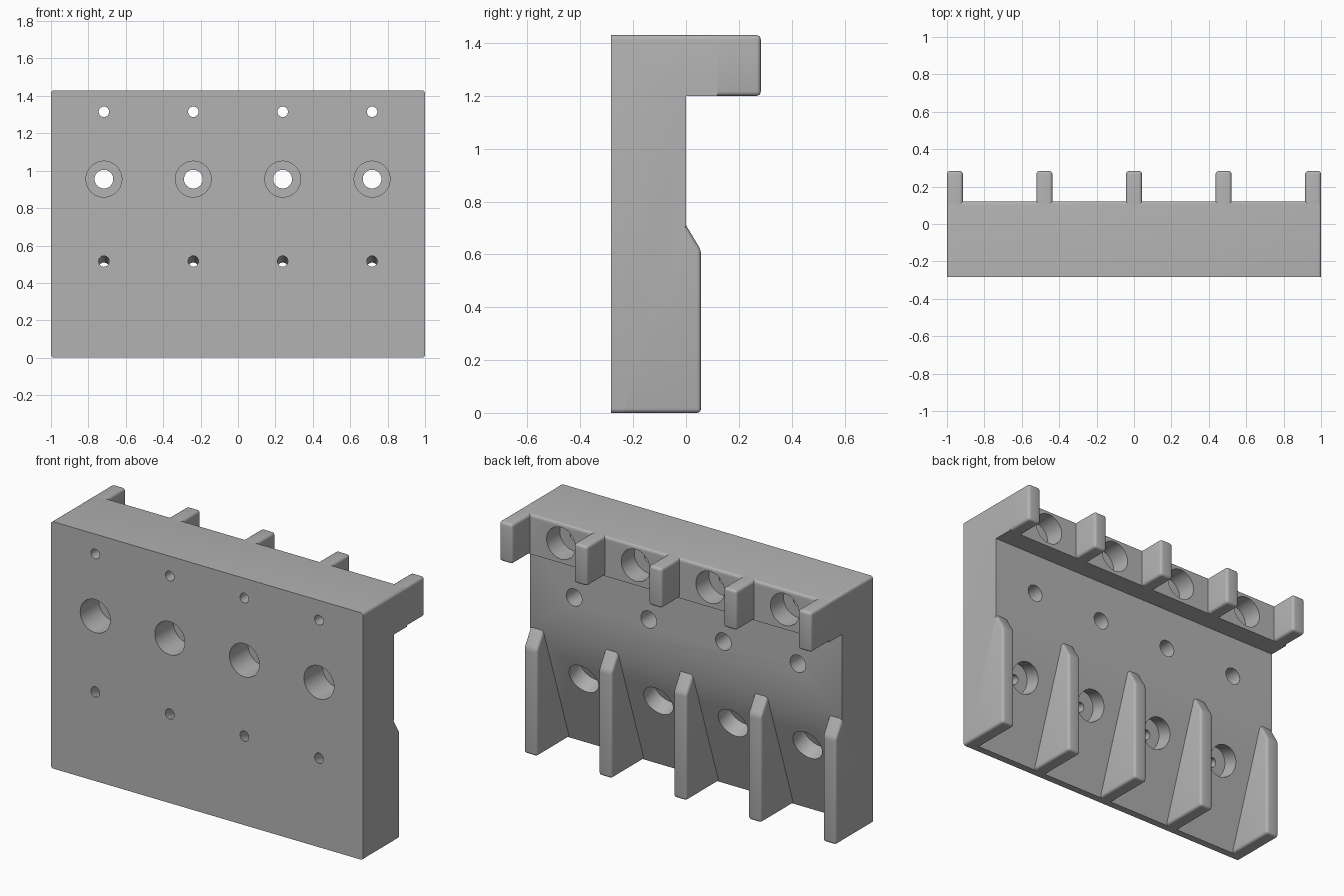
import bpy, bmesh, math
from mathutils import Matrix, Vector

cube = bpy.data.objects.get("Cube")
if cube:
    bpy.data.objects.remove(cube, do_unlink=True)

FRONT, BACK, TOP = -0.283, 0.283, 1.43
SHELF_Y, SHELF_Z = 0.12, 1.2
RAMP_TOP, RAMP_FOOT = 0.71, -0.24
ROUND = 0.016

grey = bpy.data.materials.new("plain grey")
grey.use_nodes = True
grey.diffuse_color = (0.45, 0.45, 0.45, 1)
grey.node_tree.nodes["Principled BSDF"].inputs["Base Color"].default_value = grey.diffuse_color


def make_object(name, bm):
    bmesh.ops.recalc_face_normals(bm, faces=bm.faces[:])
    mesh = bpy.data.meshes.new(name)
    bm.to_mesh(mesh)
    bm.free()
    mesh.materials.append(grey)
    obj = bpy.data.objects.new(name, mesh)
    bpy.context.collection.objects.link(obj)
    return obj


def make_active(obj):
    bpy.ops.object.select_all(action='DESELECT')
    obj.select_set(True)
    bpy.context.view_layer.objects.active = obj


def extrude_profile(name, profile, x0, x1, is_round):
    """Extrude a side profile (y, z) along x and round the edges chosen by a rule."""
    bm = bmesh.new()
    face = bm.faces.new([bm.verts.new((x0, y, z)) for y, z in profile])
    new = bmesh.ops.extrude_face_region(bm, geom=[face])["geom"]
    bmesh.ops.translate(bm, vec=(x1 - x0, 0, 0),
                        verts=[v for v in new if isinstance(v, bmesh.types.BMVert)])
    bmesh.ops.recalc_face_normals(bm, faces=bm.faces[:])
    edges = [e for e in bm.edges if is_round(e.verts[0].co, e.verts[1].co)]
    bmesh.ops.bevel(bm, geom=edges, offset=ROUND, segments=4, profile=0.5,
                    affect='EDGES', clamp_overlap=True)
    return make_object(name, bm)


def near(a, b):
    return abs(a - b) < 1e-4


# Main block: flat front, ramp at the lower back, shelf at the upper back
def body_rule(a, b):
    end_edge = near(a.x, b.x) and near(a.z, b.z) and (near(a.z, 0) or near(a.z, TOP))
    shelf_edge = all(near(p.y, SHELF_Y) and near(p.z, TOP) for p in (a, b))
    return end_edge or shelf_edge


body = extrude_profile("body", [(FRONT, 0), (RAMP_FOOT, 0), (0, RAMP_TOP), (0, SHELF_Z),
                                (SHELF_Y, SHELF_Z), (SHELF_Y, TOP), (FRONT, TOP)],
                       -1, 1, body_rule)


# Holes: slim shafts and wide counterbores
def drill(bm, x, start, end, radius):
    a, b = Vector((x, *start)), Vector((x, *end))
    turn = (b - a).to_track_quat('Z', 'Y').to_matrix().to_4x4()
    bmesh.ops.create_cone(bm, cap_ends=True, segments=48, radius1=radius, radius2=radius,
                          depth=(b - a).length, matrix=Matrix.Translation((a + b) / 2) @ turn)


shafts, bores = bmesh.new(), bmesh.new()
tilt = math.atan2(-RAMP_FOOT, RAMP_TOP)
ramp_normal = Vector((math.cos(tilt), -math.sin(tilt)))
ramp_point = Vector((-0.088, 0.45))
for x in (-0.717, -0.239, 0.239, 0.717):
    drill(shafts, x, (-0.5, 1.315), (0.05, 1.315), 0.028)
    drill(bores, x, (0.0, 1.315), (0.3, 1.315), 0.092)
    drill(shafts, x, (-0.5, 0.955), (0.3, 0.955), 0.05)
    drill(bores, x, (-0.5, 0.955), (FRONT + 0.17, 0.955), 0.096)
    drill(shafts, x, ramp_point - ramp_normal * 0.5, ramp_point - ramp_normal * 0.05, 0.028)
    drill(bores, x, ramp_point - ramp_normal * 0.1, ramp_point + ramp_normal * 0.1, 0.092)

for name, bm in (("shaft_cutter", shafts), ("bore_cutter", bores)):
    cutter = make_object(name, bm)
    cutter.hide_render = True
    cut = body.modifiers.new(name, 'BOOLEAN')
    cut.operation, cut.solver, cut.object = 'DIFFERENCE', 'EXACT', cutter
    make_active(body)
    bpy.ops.object.modifier_apply(modifier=cut.name)
    bpy.data.objects.remove(cutter, do_unlink=True)


# Five dividers: a tab above and a fin below, rounded on the free edges
def tab_rule(a, b):
    return max(a.y, b.y) > SHELF_Y


def fin_rule(a, b):
    return max(a.y, b.y) > 0.01


parts = [body]
HALF = 0.0425
for i in range(5):
    centre = (i - 2) * (1 - HALF) / 2
    x0, x1 = centre - HALF, centre + HALF
    parts.append(extrude_profile(f"upper_tab_{i + 1}",
                                 [(SHELF_Y - 0.03, SHELF_Z), (BACK, SHELF_Z),
                                  (BACK, TOP), (SHELF_Y - 0.03, TOP)], x0, x1, tab_rule))
    parts.append(extrude_profile(f"lower_fin_{i + 1}",
                                 [(RAMP_FOOT, 0), (0.057, 0), (0.057, 0.615), (0, RAMP_TOP)],
                                 x0, x1, fin_rule))

for part in parts:
    make_active(part)
    bpy.ops.object.shade_smooth_by_angle(angle=math.radians(30))
